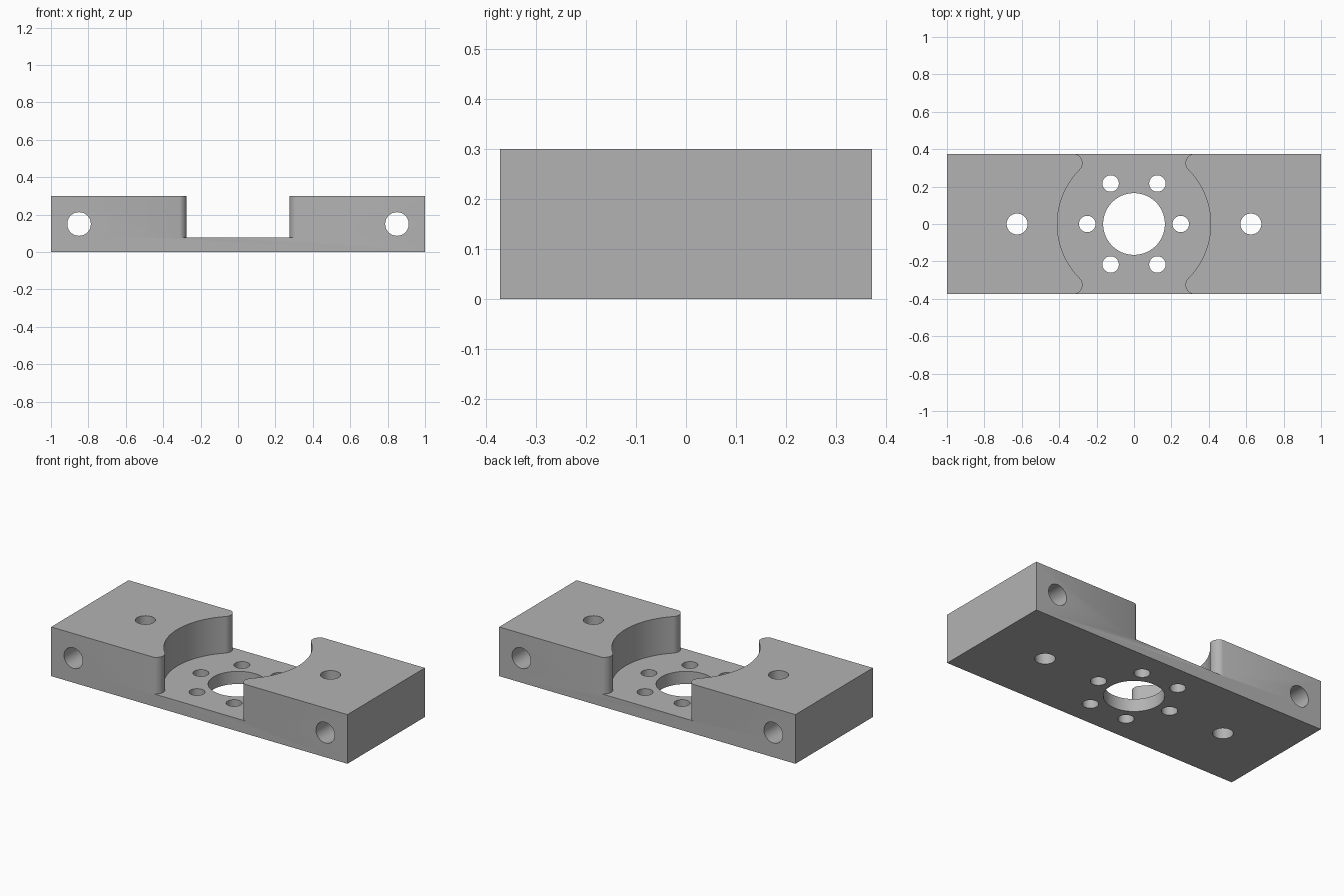
import bpy, bmesh, math

if "Cube" in bpy.data.objects:
    bpy.data.objects.remove(bpy.data.objects["Cube"])

W, D, H = 1.0, 0.373, 0.3          # half width, half depth, height
FLOOR = 0.077                      # pocket floor height
R, r = 0.41, 0.05                  # pocket radius, horn tip radius

metal = bpy.data.materials.new("plain grey")
metal.diffuse_color = (0.45, 0.45, 0.45, 1)
metal.use_nodes = True
metal.node_tree.nodes["Principled BSDF"].inputs["Base Color"].default_value = metal.diffuse_color


def prism(name, outline, z0, z1):
    """Extrude a closed xy outline from z0 to z1."""
    bm = bmesh.new()
    base = bm.faces.new([bm.verts.new((x, y, z0)) for x, y in outline])
    ext = bmesh.ops.extrude_face_region(bm, geom=[base])["geom"]
    bmesh.ops.translate(bm, vec=(0, 0, z1 - z0),
                        verts=[v for v in ext if isinstance(v, bmesh.types.BMVert)])
    bmesh.ops.recalc_face_normals(bm, faces=bm.faces)
    me = bpy.data.meshes.new(name)
    bm.to_mesh(me)
    bm.free()
    ob = bpy.data.objects.new(name, me)
    bpy.context.collection.objects.link(ob)
    me.materials.append(metal)
    return ob


def arc(cx, cy, rad, a0, a1, n):
    return [(cx + rad * math.cos(a0 + (a1 - a0) * i / n),
             cy + rad * math.sin(a0 + (a1 - a0) * i / n)) for i in range(n + 1)]


def round_hole(name, x, y, rad, n=48):
    return prism(name, arc(x, y, rad, 0, math.tau, n)[:-1], -0.1, H + 0.1)


# Solid block
block = prism("mounting_block", [(-W, -D), (W, -D), (W, D), (-W, D)], 0, H)

# Pocket outline: large arc blending into rounded horn tips, open front and back
cx = 0.275 + r
cy = math.sqrt((R + r) ** 2 - cx ** 2)
ang = math.atan2(cy, cx)
top = math.pi - math.asin((D - cy) / r)
tip = arc(cx, cy, r, ang + math.pi, top, 16)
upper = arc(0, 0, R, 0, ang, 24) + tip[1:] + [(tip[-1][0], D + 0.1)]
right = [(x, -y) for x, y in reversed(upper[1:])] + upper
left = [(-x, -y) for x, y in right]
cutters = [prism("pocket_cutter", right + left, FLOOR, H + 0.1)]

# Central bore and ring of six bolt holes
cutters.append(round_hole("bore_cutter", 0, 0, 0.165, 72))
for i in range(6):
    a = i * math.pi / 3
    cutters.append(round_hole("bolt_hole_cutter", 0.25 * math.cos(a),
                              0.25 * math.sin(a), 0.044))

# Vertical mounting holes and cross holes at each end
for s in (-1, 1):
    cutters.append(round_hole("mount_hole_cutter", s * 0.625, 0, 0.056))
    side = prism("cross_hole_cutter", arc(0, 0, 0.063, 0, math.tau, 48)[:-1], -0.6, 0.6)
    side.rotation_euler.x = math.pi / 2
    side.location = (s * 0.85, 0, 0.15)
    cutters.append(side)

# Cut everything, then drop the cutters
bpy.context.view_layer.objects.active = block
for c in cutters:
    m = block.modifiers.new("cut", "BOOLEAN")
    m.operation, m.solver, m.object = "DIFFERENCE", "EXACT", c
    bpy.ops.object.modifier_apply(modifier=m.name)
    bpy.data.objects.remove(c)

bpy.ops.object.select_all(action="DESELECT")
block.select_set(True)
bpy.ops.object.shade_smooth_by_angle(angle=math.radians(30))
